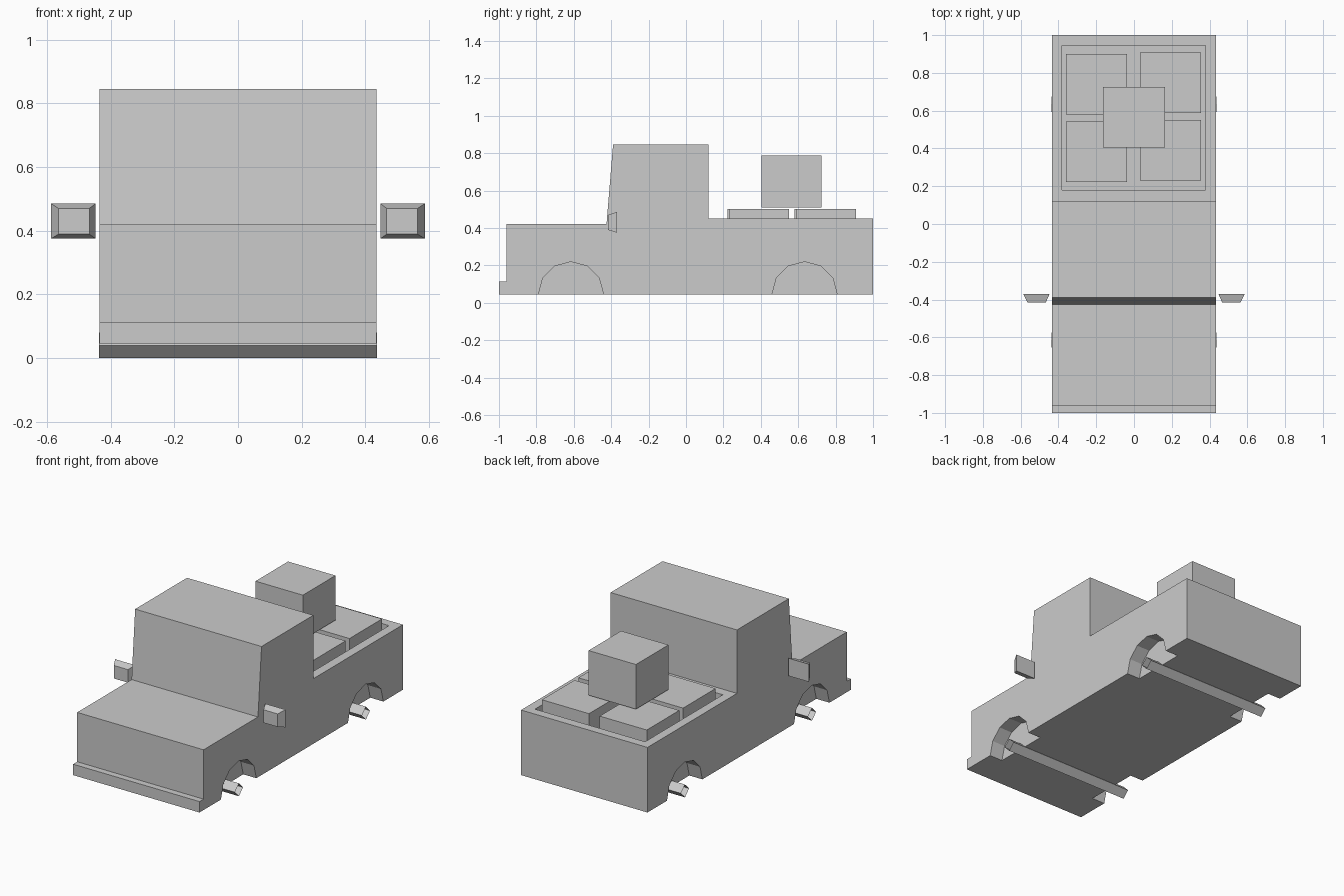
import bpy, bmesh, math
from mathutils import Vector

if "Cube" in bpy.data.objects:
    bpy.data.objects.remove(bpy.data.objects["Cube"])


def make_object(name, bm):
    bmesh.ops.recalc_face_normals(bm, faces=bm.faces)
    mesh = bpy.data.meshes.new(name)
    bm.to_mesh(mesh)
    bm.free()
    obj = bpy.data.objects.new(name, mesh)
    bpy.context.collection.objects.link(obj)
    return obj


def extrude_x(name, profile, x0, x1, capped=True):
    """Sweep a (y, z) profile along x."""
    bm = bmesh.new()
    a = [bm.verts.new((x0, y, z)) for y, z in profile]
    b = [bm.verts.new((x1, y, z)) for y, z in profile]
    n = len(profile)
    for i in range(n):
        j = (i + 1) % n
        bm.faces.new((a[i], a[j], b[j], b[i]))
    if capped:
        bm.faces.new(a)
        bm.faces.new(b)
    return make_object(name, bm)


def box(name, x0, x1, y0, y1, z0, z1):
    return extrude_x(name, [(y0, z0), (y1, z0), (y1, z1), (y0, z1)], x0, x1)


def ring(cy, cz, r, n):
    return [(cy + r * math.cos(2 * math.pi * i / n),
             cz + r * math.sin(2 * math.pi * i / n)) for i in range(n)]


def cut(target, cutter):
    mod = target.modifiers.new(cutter.name, 'BOOLEAN')
    mod.operation = 'DIFFERENCE'
    mod.solver = 'EXACT'
    mod.object = cutter
    cutter.hide_render = True
    cutter.hide_set(True)


HALF_W = 0.435
BASE = 0.045
AXLES = {"front": -0.615, "rear": 0.634}

# Body: bumper, hood, cab and bed in one side profile
body = extrude_x("truck_body", [
    (-1.0, BASE), (1.0, BASE), (1.0, 0.45), (0.12, 0.45), (0.12, 0.845),
    (-0.39, 0.845), (-0.425, 0.42), (-0.96, 0.42), (-0.96, 0.113), (-1.0, 0.113),
], -HALF_W, HALF_W)

# Open cargo bed
cut(body, box("bed_cutter", -0.38, 0.378, 0.18, 0.945, 0.22, 0.60))

# Wheel wells and open-ended diamond axles
for end, y in AXLES.items():
    for side, s in (("left", -1), ("right", 1)):
        x0, x1 = sorted((s * (HALF_W - 0.09), s * (HALF_W + 0.1)))
        cut(body, extrude_x(f"{end}_{side}_well_cutter",
                            ring(y, BASE, 0.174, 12), x0, x1))
    extrude_x(f"{end}_axle", ring(y, 0.04, 0.04, 4), -0.437, 0.437, capped=False)

# Cargo crates: four in the bed, one on top
crates = [(-0.36, 0.58), (0.032, 0.588), (-0.36, 0.223), (0.032, 0.23)]
for i, (x, y) in enumerate(crates):
    box(f"bed_crate_{i + 1}", x, x + 0.324, y, y + 0.32, 0.221, 0.50)
box("top_crate", -0.163, 0.163, 0.405, 0.725, 0.51, 0.788)

# Wing mirrors: tapered blocks, narrow toward the front
for side, s in (("left", -1), ("right", 1)):
    bm = bmesh.new()
    loops = []
    for y, xa, xb, za, zb in ((-0.37, 0.447, 0.587, 0.375, 0.485),
                              (-0.416, 0.467, 0.564, 0.389, 0.47)):
        loops.append([bm.verts.new((s * x, y, z)) for x, z in
                      ((xa, za), (xb, za), (xb, zb), (xa, zb))])
    back, front = loops
    bm.faces.new(back)
    bm.faces.new(front)
    for i in range(4):
        j = (i + 1) % 4
        bm.faces.new((back[i], back[j], front[j], front[i]))
    make_object(f"{side}_mirror", bm)
